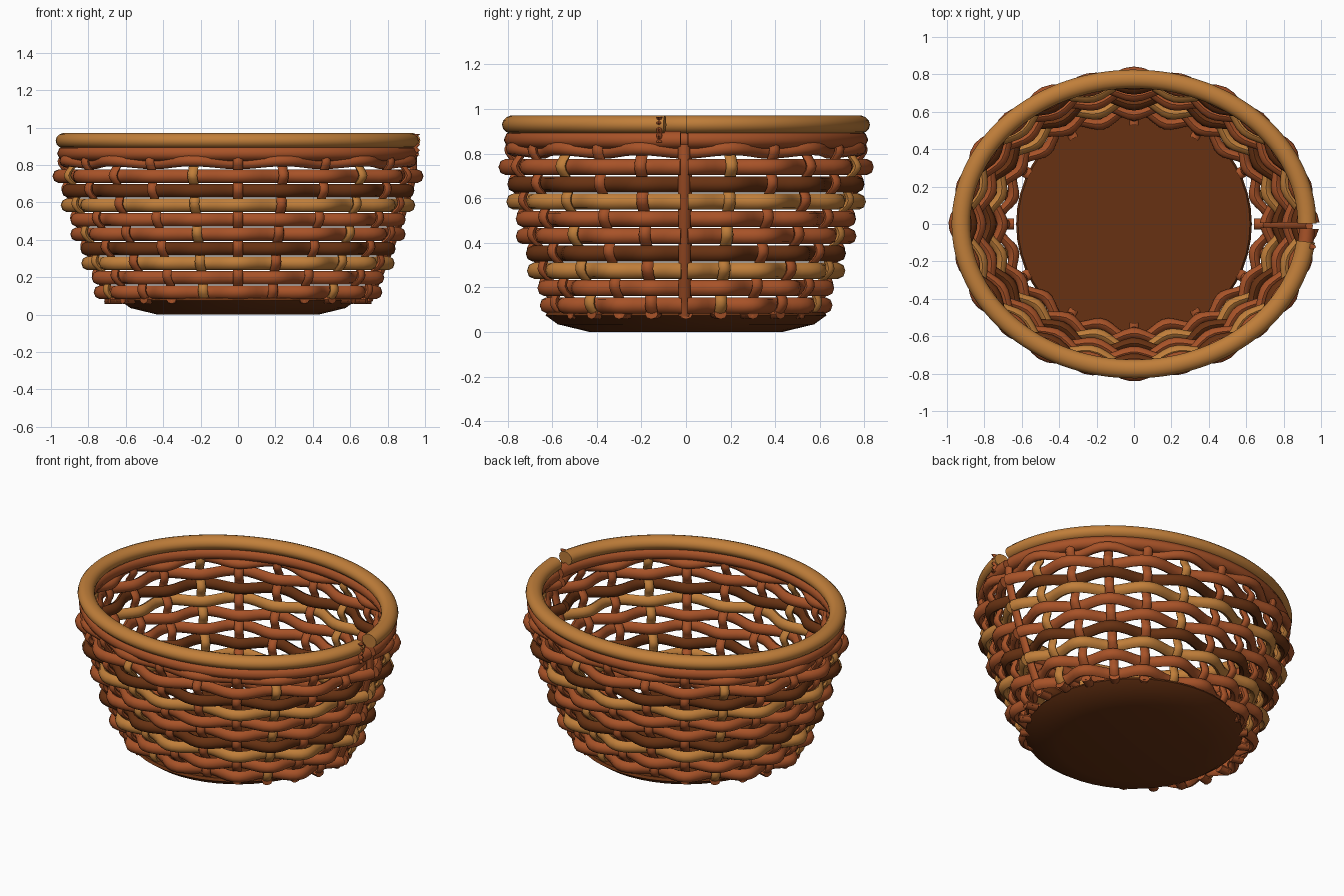
import bpy, bmesh, math
from mathutils import Vector

if "Cube" in bpy.data.objects:
    bpy.data.objects.remove(bpy.data.objects["Cube"])


def material(name, rgb):
    m = bpy.data.materials.new(name)
    m.use_nodes = True
    m.diffuse_color = (*rgb, 1)
    m.node_tree.nodes["Principled BSDF"].inputs["Base Color"].default_value = (*rgb, 1)
    return m


GOLD = material("golden wicker", (0.53, 0.21, 0.042))
RED = material("russet wicker", (0.39, 0.085, 0.021))
DARK = material("dark wicker", (0.135, 0.031, 0.006))
POSTS = 24
UP = Vector((0, 0, 1))


def finish(bm, name, mat, angle=50):
    bmesh.ops.recalc_face_normals(bm, faces=bm.faces[:])
    me = bpy.data.meshes.new(name)
    bm.to_mesh(me)
    bm.free()
    me.materials.append(mat)
    ob = bpy.data.objects.new(name, me)
    bpy.context.collection.objects.link(ob)
    bpy.ops.object.select_all(action="DESELECT")
    ob.select_set(True)
    bpy.context.view_layer.objects.active = ob
    bpy.ops.object.shade_smooth_by_angle(angle=math.radians(angle))


def sweep(name, frames, a, b, mat, sides=8):
    """Oval strand through frames of (centre, first axis, second axis)."""
    bm = bmesh.new()
    rings = []
    for p, u, v in frames:
        rings.append([bm.verts.new(p + u * a * math.cos(t) + v * b * math.sin(t))
                      for t in (math.tau * k / sides for k in range(sides))])
    for r, s in zip(rings, rings[1:]):
        for k in range(sides):
            n = (k + 1) % sides
            bm.faces.new((r[k], r[n], s[n], s[k]))
    bm.faces.new(rings[0])
    bm.faces.new(rings[-1])
    finish(bm, name, mat)


def wall(deg, z, offset=0.0):
    """Point on the flared oval wall; angle runs from the front to the left."""
    t = math.radians(deg)
    f = min(1, (z - 0.12) / 0.62)
    bulge = 0.06 * f * (1 - f) if f > 0 else 0
    rx = 0.705 + 0.22 * f + bulge + offset
    ry = 0.59 + 0.185 * f + bulge + offset
    return Vector((rx * math.sin(t), -ry * math.cos(t), z))


def outward(deg):
    t = math.radians(deg)
    return Vector((math.sin(t), -math.cos(t), 0))


def hoop(name, z, thick, height, mat, wave=0.0, lift=0.0, start=90.6, end=448.2, sides=8):
    """Strand round the basket, open at the seam on the left side."""
    frames = []
    steps = 120
    for i in range(steps + 1):
        d = start + (end - start) * i / steps
        w = math.cos(math.radians(d * POSTS / 2))
        frames.append((wall(d, z, wave * w) + UP * lift * w, outward(d), UP))
    sweep(name, frames, thick, height, mat, sides)


# Woven rows, alternately passing in front of and behind each post
ROWS = [RED, RED, GOLD, DARK, RED, RED, GOLD, DARK, RED]
STEP = 0.0775
for i, mat in enumerate(ROWS):
    hoop(f"woven_row_{i + 1}", 0.12 + STEP * i, 0.031, 0.036, mat,
         wave=0.036 if i % 2 == 0 else -0.036)

# Upper edge: scalloped strand, plain band and thick rim
hoop("scalloped_strand", 0.815, 0.028, 0.03, RED, wave=-0.03, lift=-0.008)
hoop("upper_band", 0.862, 0.042, 0.04, RED)
hoop("rim", 0.93, 0.05, 0.042, GOLD, start=90.2, end=443, sides=14)

# Upright posts, weaving opposite to the rows
for k in range(POSTS):
    deg = k * 360 / POSTS
    seam = k == POSTS // 4
    if seam:
        deg -= 0.6
    frames = []
    for j in range(41):
        z = 0.07 + 0.77 * j / 40
        phase = math.cos(math.pi * (z - 0.12) / STEP) * (-1) ** k
        out = 0.012 if seam else -0.02 * phase
        side = outward(deg + 90)
        frames.append((wall(deg, z, out), side, outward(deg)))
    sweep(f"post_{k + 1}", frames, 0.027, 0.02, GOLD if k % 4 == 3 else RED)

# Short post ends tucked under the lowest row
for k in range(POSTS):
    deg = k * 360 / POSTS
    frames = [(wall(deg, 0.085, o) - UP * 0.005, outward(deg + 90), UP)
              for o in (-0.05, 0.0, 0.02)]
    sweep(f"post_foot_{k + 1}", frames, 0.03, 0.022, RED)

# Knotted strand end beside the gap in the rim
frames = []
for j in range(9):
    z = 0.85 + 0.115 * j / 8
    d = 81.5
    frames.append((wall(d, z, 0.025 + 0.008 * (-1) ** j), outward(d + 90), outward(d)))
sweep("rim_knot", frames, 0.014, 0.026, RED)

# Round base with a bevelled underside
bm = bmesh.new()
rings = []
N = 48
for r, z in ((0.43, 0), (0.575, 0.035), (0.63, 0.075), (0.62, 0.09)):
    rings.append([bm.verts.new((r * math.cos(math.tau * k / N), r * math.sin(math.tau * k / N), z))
                  for k in range(N)])
for r, s in zip(rings, rings[1:]):
    for k in range(N):
        n = (k + 1) % N
        bm.faces.new((r[k], r[n], s[n], s[k]))
bm.faces.new(rings[0])
bm.faces.new(rings[-1])
finish(bm, "base", DARK)
